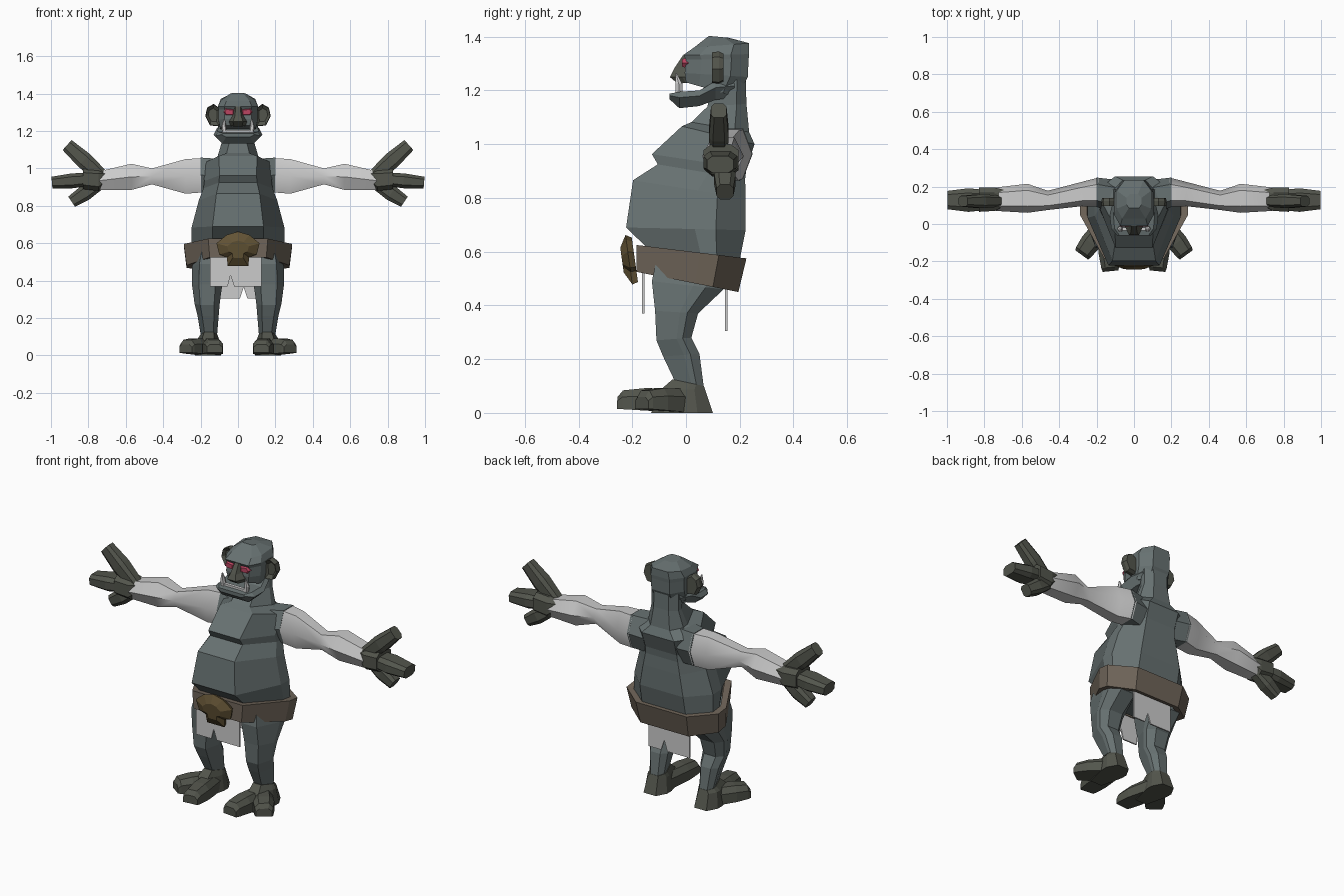
import bpy, bmesh
from mathutils import Vector as V

OCT = [(1, .15), (.55, -1), (-.55, -1), (-1, .15), (-1, .5), (-.55, 1), (.55, 1), (1, .5)]
SKULL = [(1, -.5), (.68, -1), (-.68, -1), (-1, -.5), (-1, .45), (-.55, 1), (.55, 1), (1, .45)]
HEX = [(1, 0), (.55, 1), (-.55, 1), (-1, 0), (-.55, -1), (.55, -1)]
BOX = [(1, -.6), (1, .6), (.55, 1), (-.55, 1), (-1, .6), (-1, -.6), (-.55, -1), (.55, -1)]


def mat(name, r, g, b):
    m = bpy.data.materials.new(name)
    m.diffuse_color = (r, g, b, 1)
    return m


SKIN = mat("skin", .135, .165, .165)
DARK = mat("dark_skin", .085, .09, .072)
LEATHER = mat("leather", .16, .13, .10)
BRONZE = mat("bronze", .125, .088, .036)
RED = mat("red", .50, .06, .12)


def loft(name, rings, m=None, mirror=False, smooth=False, hoop=False):
    """Skin a list of rings; cap the ends, or join last to first for a hoop."""
    bm = bmesh.new()
    vs = [[bm.verts.new(p) for p in r] for r in rings]
    n = len(vs[0])
    pairs = list(zip(vs, vs[1:])) + ([(vs[-1], vs[0])] if hoop else [])
    for a, b in pairs:
        for i in range(n):
            j = (i + 1) % n
            bm.faces.new((a[i], a[j], b[j], b[i]))
    if not hoop:
        bm.faces.new(vs[0])
        bm.faces.new(vs[-1])
    bmesh.ops.recalc_face_normals(bm, faces=bm.faces)
    for f in bm.faces:
        f.smooth = smooth
    for e in bm.edges:
        e.smooth = e.calc_face_angle(0) < .8
    me = bpy.data.meshes.new(name)
    bm.to_mesh(me)
    bm.free()
    ob = bpy.data.objects.new(name, me)
    bpy.context.collection.objects.link(ob)
    if m:
        me.materials.append(m)
    if mirror:
        ob.modifiers.new("mirror", 'MIRROR')
    return ob


def ring(c, u, v, shape=HEX):
    return [V(c) + V(u) * a + V(v) * b for a, b in shape]


def slab(yf, zf, yb, zb, w, cx=0, shape=OCT):
    """Tilted ring from its front point, back point and half width."""
    return ring((cx, (yf + yb) / 2, (zf + zb) / 2), (w, 0, 0),
                (0, (yb - yf) / 2, (zb - zf) / 2), shape)


def across(x, z0, z1, y0, y1, shape=HEX):
    """Ring facing along x."""
    return ring((x, (y0 + y1) / 2, (z0 + z1) / 2), (0, (y1 - y0) / 2, 0), (0, 0, (z1 - z0) / 2), shape)


def along_y(y, z0, z1, w):
    """Ring facing along y."""
    return ring((0, y, (z0 + z1) / 2), (w, 0, 0), (0, 0, (z1 - z0) / 2),
                [(1, .3), (.85, 1), (-.85, 1), (-1, .3), (-.7, -1), (.7, -1)])


def plate(name, pts, layers, m=None, mirror=False, lean=0):
    """Outline in x/z, stacked at (y, scale) layers about its centre."""
    cx = sum(p[0] for p in pts) / len(pts)
    cz = sum(p[1] for p in pts) / len(pts)
    return loft(name, [[(cx + (x - cx) * s, y - lean * (z - cz) * s, cz + (z - cz) * s) for x, z in pts]
                       for y, s in layers], m, mirror)


# torso with belly, chest ledge and neck
loft("torso", [slab(*r) for r in [
    (-.12, .51, .16, .48, .20), (-.14, .61, .20, .57, .25), (-.223, .69, .222, .68, .248),
    (-.197, .866, .222, .80, .21), (-.105, .925, .22, .87, .185), (-.127, .963, .225, .91, .18),
    (-.015, 1.067, .255, 1.0, .185), (.02, 1.082, .235, 1.045, .11),
    (.08, 1.14, .225, 1.15, .085), (.09, 1.21, .222, 1.25, .085)]], SKIN)

# shoulders
loft("shoulders", [across(.08, .86, 1.05, .04, .235), across(.20, .872, 1.058, .092, .248)], SKIN, True)

# wrapped arms
loft("arms", [across(*r) for r in [
    (.19, .872, 1.055, .092, .248), (.28, .865, 1.05, .095, .225), (.46, .915, 1.0, .075, .178),
    (.57, .885, 1.025, .06, .215), (.74, .885, .985, .07, .195)]], None, True, True)

# palm and three fingers
loft("palms", [across(.685, .94, .98, .10, .18, BOX), across(.745, .88, .995, .07, .195, BOX),
               across(.83, .89, 1.0, .065, .195, BOX)], DARK, True)
for name, a, b, half, depth, y in [("upper_fingers", (.72, .95), (.908, 1.12), .046, .037, .122),
                                   ("middle_fingers", (.76, .945), (.988, .925), .04, .063, .128),
                                   ("lower_fingers", (.74, .92), (.885, .825), .042, .04, .145)]:
    d = V((b[0] - a[0], 0, b[1] - a[1])).normalized()
    side = V((-d.z, 0, d.x))
    rings = []
    for t, k in ((0, .8), (.55, 1), (1.03, .78)):
        c = V((a[0] + (b[0] - a[0]) * t, y, a[1] + (b[1] - a[1]) * t))
        rings.append(ring(c, side * half * k, (0, depth * k, 0), BOX))
    loft(name, rings, DARK, True)

# legs
loft("legs", [slab(*r) for r in [
    (-.11, .57, .15, .55, .085, .145), (-.127, .49, .14, .46, .088, .158), (-.115, .38, .045, .37, .08, .165),
    (-.11, .27, .02, .28, .067, .165), (-.085, .21, .05, .22, .057, .16), (-.04, .115, .067, .09, .042, .155)]],
    SKIN, True)

# feet with two splayed toes
loft("heels", [slab(*r) for r in [
    (-.05, .125, .067, .10, .046, .155), (-.09, .09, .072, .085, .058, .16),
    (-.13, .0, .10, 0, .07, .16)]], DARK, True)
for name, a, b in [("outer_toes", (.16, 0), (.28, -.165)), ("inner_toes", (.15, 0), (.125, -.252))]:
    a, b = V((*a, 0)), V((*b, 0))
    d = (b - a).normalized()
    side = V((-d.y, d.x, 0))
    rings = []
    for t, w, h in ((0, .045, .09), (.6, .055, .083), (.92, .048, .07), (1, .042, .045)):
        c = a.lerp(b, t) + V((0, 0, .015 * t + h / 2))
        rings.append(ring(c, side * w, (0, 0, h / 2), [(1, -1), (1, .3), (.55, 1), (-.55, 1), (-1, .3), (-1, -1)]))
    loft(name, rings, DARK, True)

# belt hoop
loft("belt", [slab(-.185, .525, .195, .45, .275), slab(-.185, .625, .225, .575, .29),
              slab(-.15, .62, .19, .575, .25), slab(-.15, .525, .17, .455, .24)], LEATHER, hoop=True)

# buckle, leaning forward
plate("buckle", [(-.115, .60), (-.06, .645), (0, .662), (.06, .645), (.115, .60), (.10, .54), (.06, .525),
                 (.055, .478), (-.055, .478), (-.06, .525), (-.10, .54)],
      [(-.19, .9), (-.212, 1), (-.238, .5)], BRONZE, lean=.14)

# torn cloth flaps
plate("front_cloth", [(-.15, .56), (.125, .56), (.125, .37), (-.02, .37), (-.04, .43), (-.055, .37), (-.15, .37)],
      [(-.163, 1), (-.155, 1)])
plate("back_cloth", [(-.13, .52), (.13, .52), (.13, .305), (.05, .305), (.03, .365), (.01, .305), (-.13, .305)],
      [(.146, 1), (.154, 1)])

# skull
loft("skull", [slab(*r, 0, SKULL) for r in [
    (.0, 1.23, .19, 1.175, .095), (-.005, 1.265, .23, 1.25, .105), (.0, 1.315, .233, 1.315, .105),
    (-.01, 1.332, .235, 1.335, .107), (.03, 1.36, .235, 1.376, .092), (.085, 1.403, .16, 1.396, .04)]], SKIN)

# lower jaw
loft("jaw", [along_y(*r) for r in [
    (-.062, 1.168, 1.188, .09), (-.025, 1.134, 1.195, .122), (.05, 1.142, 1.20, .13),
    (.11, 1.165, 1.235, .115), (.18, 1.175, 1.24, .09)]], SKIN)

# nose
loft("nose", [slab(*r) for r in [(-.03, 1.225, .02, 1.23, .04), (-.06, 1.25, .02, 1.25, .048),
                                 (-.045, 1.28, .02, 1.28, .03), (-.012, 1.33, .03, 1.33, .022)]], DARK)

# eyes
plate("eyes", [(.02, 1.285), (.065, 1.285), (.078, 1.302), (.065, 1.32), (.02, 1.315)],
      [(.01, 1), (-.005, 1), (-.014, .75)], RED, True)

# ears
plate("ears", [(.095, 1.32), (.13, 1.345), (.165, 1.325), (.175, 1.28), (.15, 1.23), (.10, 1.225)],
      [(.14, .85), (.122, 1), (.097, .95), (.112, .6)], DARK, True)

# teeth row and tusks
plate("teeth", [(-.085, 1.185), (.085, 1.185), (.08, 1.205), (-.08, 1.205)], [(-.036, 1), (-.018, 1)])
loft("tusks", [slab(-.04, z, -.04 + 2 * w, z, w, x, HEX) for z, w, x in
               [(1.18, .014, .07), (1.225, .013, .076), (1.265, .003, .073)]], None, True)
